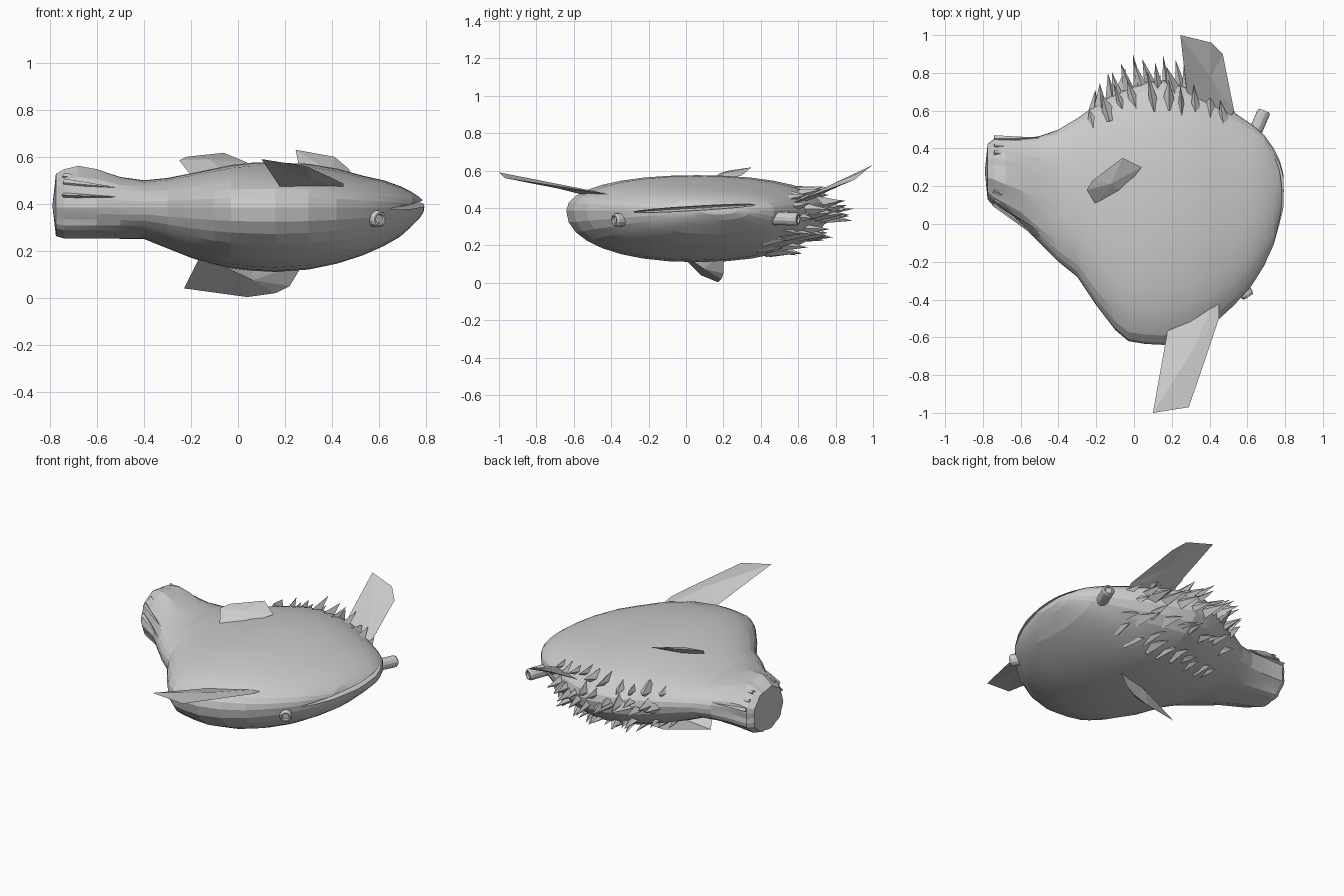
import bpy, bmesh, math, random
from mathutils import Vector

random.seed(7)
cube = bpy.data.objects.get("Cube")
if cube:
    bpy.data.objects.remove(cube)

grey = bpy.data.materials.new("fish grey")
grey.use_nodes = True
grey.diffuse_color = (0.6, 0.6, 0.6, 1)
grey.node_tree.nodes["Principled BSDF"].inputs["Base Color"].default_value = (0.6, 0.6, 0.6, 1)


def add_object(name, bm):
    bmesh.ops.recalc_face_normals(bm, faces=bm.faces)
    mesh = bpy.data.meshes.new(name)
    bm.to_mesh(mesh)
    bm.free()
    mesh.materials.append(grey)
    obj = bpy.data.objects.new(name, mesh)
    bpy.context.collection.objects.link(obj)
    return obj


# Body stations from tail to snout: x, y low, y high, z low, z high
STATIONS = [
    (-.775, .13, .43, .26, .53), (-.74, .09, .46, .25, .55), (-.68, .05, .46, .25, .565),
    (-.6, .0, .46, .25, .55), (-.5, -.1, .47, .25, .515), (-.4, -.2, .5, .25, .5),
    (-.3, -.28, .56, .21, .51), (-.2, -.43, .63, .17, .53), (-.1, -.56, .69, .14, .55),
    (-.03, -.62, .72, .125, .565), (.06, -.635, .75, .115, .575), (.16, -.64, .76, .11, .575),
    (.3, -.6, .72, .12, .57), (.42, -.53, .66, .145, .55), (.53, -.43, .59, .18, .52),
    (.62, -.33, .53, .22, .5), (.69, -.22, .47, .26, .475), (.74, -.11, .4, .305, .45),
    (.77, .0, .34, .335, .43), (.79, .08, .27, .365, .41)]
SIDES = 32


def body_point(station, angle):
    x, y0, y1, z0, z1 = station
    c, s = math.cos(angle), math.sin(angle)
    mid = .385
    height = z1 - mid if s > 0 else mid - z0
    if x < -.45:  # shallow flutes along the tail
        flare = 1 - .07 * (.5 + .5 * math.cos(9 * angle)) * min(1, (-.45 - x) * 5)
    else:
        flare = 1
    cy = math.copysign(abs(c) ** .92, c) * flare
    sz = math.copysign(abs(s) ** .92, s) * flare
    # The widest line stays at a fixed share of the body, so the left flank tapers to a wedge
    spine = .06 if -.3 < x < .6 else (y0 + y1) / 2
    reach = y1 - spine if c > 0 else spine - y0
    return Vector((x, spine + reach * cy, mid + height * sz))


bm = bmesh.new()
rings = [[bm.verts.new(body_point(st, 2 * math.pi * k / SIDES)) for k in range(SIDES)]
         for st in STATIONS]
for a, b in zip(rings, rings[1:]):
    for k in range(SIDES):
        j = (k + 1) % SIDES
        bm.faces.new((a[k], a[j], b[j], b[k]))
for ring, bulge in ((rings[0], -.015), (rings[-1], .003)):
    centre = sum((v.co for v in ring), Vector()) / SIDES
    tip = bm.verts.new(centre + Vector((bulge, 0, 0)))
    for k in range(SIDES):
        bm.faces.new((ring[k], ring[(k + 1) % SIDES], tip))
body = add_object("body", bm)

# Mouth slit cut around the snout
bm = bmesh.new()
bmesh.ops.create_uvsphere(bm, u_segments=28, v_segments=8, radius=1)
for v in bm.verts:
    y = .05 + v.co.y * .34
    v.co = Vector((.79 + v.co.x * .05 - .76 * (y - .16) ** 2, y,
                   .395 + y * .06 + v.co.z * .012))
cutter = add_object("mouth_cutter", bm)
cutter.hide_render = True
cut = body.modifiers.new("mouth", 'BOOLEAN')
cut.operation = 'DIFFERENCE'
cut.object = cutter
cut.solver = 'EXACT'
bpy.context.view_layer.objects.active = body
body.select_set(True)
bpy.ops.object.modifier_apply(modifier="mouth")
bpy.ops.object.shade_smooth_by_angle(angle=math.radians(11))
bpy.data.objects.remove(cutter)


# Fins: an outline with a raised ridge point on each side
def fin(name, outline, thickness):
    pts = [Vector(p) for p in outline]
    centre = sum(pts, Vector()) / len(pts)
    normal = sum(((pts[i - 1] - centre).cross(p - centre) for i, p in enumerate(pts)),
                 Vector()).normalized()
    bm = bmesh.new()
    rim = [bm.verts.new(p) for p in pts]
    for side in (1, -1):
        tip = bm.verts.new(centre + normal * thickness * side)
        for i, v in enumerate(rim):
            bm.faces.new((rim[i - 1], v, tip))
    add_object(name, bm)


fin("right_side_fin", [(.1, -1, .59), (.29, -.97, .56), (.4, -.65, .51), (.45, -.5, .485),
                       (.45, -.34, .46), (.18, -.55, .47)], .012)
fin("left_side_fin", [(.245, 1, .63), (.41, .96, .6), (.47, .9, .55), (.53, .6, .44),
                      (.5, .54, .41), (.28, .7, .46)], .012)
fin("upper_fin", [(-.25, .18, .585), (-.22, .23, .6), (-.06, .35, .617), (.04, .3, .575),
                  (-.06, .17, .54), (-.2, .1, .52)], .018)
fin("lower_fin", [(-.23, .08, .04), (.04, .17, .003), (.16, .19, .02), (.22, .2, .05),
                  (.28, .2, .15), (.05, .08, .2), (-.16, -.06, .18)], .035)


# Eyes: short tubes with a recessed pupil
def eye(name, start, end, radius):
    start, end = Vector(start), Vector(end)
    axis = (end - start).normalized()
    u = axis.orthogonal().normalized()
    w = axis.cross(u)
    bm = bmesh.new()
    profile = [(start, 1), (end - axis * .012, 1), (end, .8), (end, .6), (end - axis * .01, .5)]
    loops = []
    for point, scale in profile:
        loops.append([bm.verts.new(point + (u * math.cos(t) + w * math.sin(t)) * radius * scale)
                      for t in (k * math.pi / 6 for k in range(12))])
    for a, b in zip(loops, loops[1:]):
        for k in range(12):
            j = (k + 1) % 12
            bm.faces.new((a[k], a[j], b[j], b[k]))
    bm.faces.new(loops[0])
    bm.faces.new(loops[-1])
    add_object(name, bm)


eye("right_eye", (.55, -.3, .34), (.605, -.385, .335), .036)
eye("left_eye", (.63, .46, .345), (.69, .6, .34), .036)


# Thorn: a four-sided pyramid with its own width on each side
def thorn(bm, base, direction, length, width):
    direction = direction.normalized()
    u = direction.cross(Vector((0, 0, 1))).normalized()
    w = direction.cross(u)
    ring = [bm.verts.new(base + (u * a + w * b) * width * random.uniform(.7, 1.4))
            for a, b in ((1, 0), (0, 1), (-1, 0), (0, -1))]
    tip = bm.verts.new(base + direction * length)
    bm.faces.new(ring)
    for k in range(4):
        bm.faces.new((ring[k - 1], ring[k], tip))


def station_at(x):
    for a, b in zip(STATIONS, STATIONS[1:]):
        if a[0] <= x <= b[0]:
            f = (x - a[0]) / (b[0] - a[0])
            return [p + (q - p) * f for p, q in zip(a, b)]


# Flank spikes: ragged rows along the left side, swept slightly to the tail
bm = bmesh.new()
for row in range(5):
    for col in range(10):
        x = -.2 + col * .075 + (row % 2) * .037 + random.uniform(-.015, .015)
        angle = math.radians(-52 + row * 21 + random.uniform(-5, 5))
        swell = max(0, 1 - ((x - .15) / .45) ** 2)
        base = body_point(station_at(x), angle)
        base.y -= .035
        base.z += .025 * (1 if angle < 0 else -1)
        way = Vector((random.uniform(-.35, .1), 1,
                      .3 * math.sin(angle) + random.uniform(-.1, .15)))
        thorn(bm, base, way, .09 + .1 * swell * random.uniform(.6, 1.3),
              random.uniform(.03, .045))
add_object("flank_spikes", bm)

# Tail streaks: long thin ridges lying along the tail
bm = bmesh.new()
for side in (-1, 1):
    for step in range(3):
        angle = math.radians(18 + step * 20)
        if side < 0:
            angle = math.pi - angle
        base = body_point(STATIONS[1], angle)
        end = body_point(STATIONS[4], angle)
        thorn(bm, base, end - base, (end - base).length, .014)
add_object("tail_streaks", bm)
